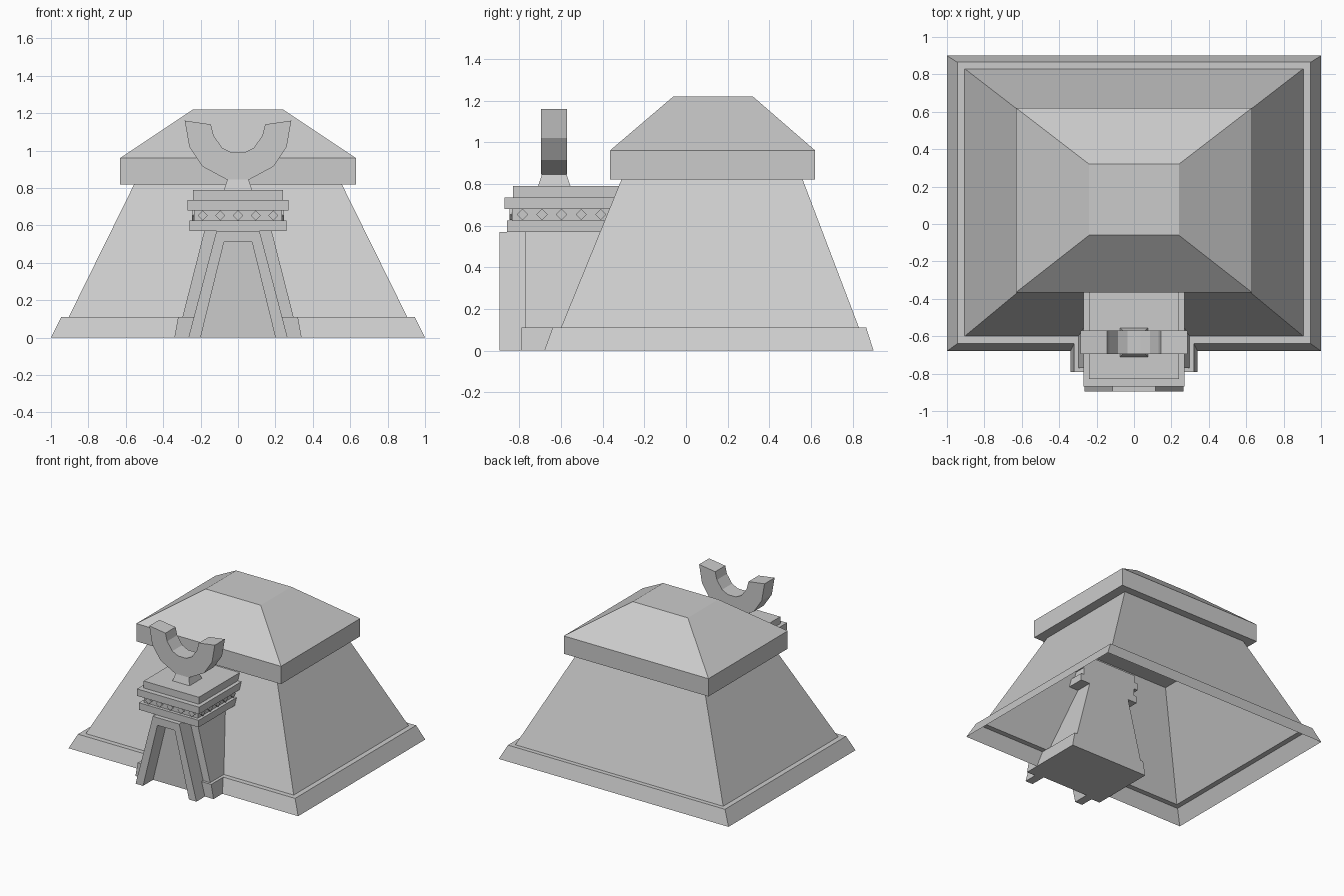
import bpy
import bmesh

cube = bpy.data.objects.get("Cube")
if cube:
    bpy.data.objects.remove(cube, do_unlink=True)

# One plain stone colour
stone = bpy.data.materials.new("stone_grey")
stone.use_nodes = True
COLOUR = (0.6, 0.6, 0.6, 1)
stone.diffuse_color = COLOUR
stone.node_tree.nodes["Principled BSDF"].inputs["Base Color"].default_value = COLOUR


def finish(name, bm):
    mesh = bpy.data.meshes.new(name)
    bm.to_mesh(mesh)
    bm.free()
    mesh.materials.append(stone)
    obj = bpy.data.objects.new(name, mesh)
    bpy.context.collection.objects.link(obj)
    return obj


def loft(name, levels, bottom=True, top=True):
    """Stack rectangles (x0, x1, y0, y1, z) from low to high and skin them."""
    bm = bmesh.new()
    rings = []
    for x0, x1, y0, y1, z in levels:
        corners = ((x0, y0), (x1, y0), (x1, y1), (x0, y1))
        rings.append([bm.verts.new((x, y, z)) for x, y in corners])
    for low, high in zip(rings, rings[1:]):
        for i in range(4):
            j = (i + 1) % 4
            bm.faces.new((low[i], low[j], high[j], high[i]))
    if bottom:
        bm.faces.new(rings[0][::-1])
    if top:
        bm.faces.new(rings[-1])
    return finish(name, bm)


def prism(name, outline, y0, y1):
    """Extrude an (x, z) outline from y0 back to y1."""
    bm = bmesh.new()
    face = bm.faces.new([bm.verts.new((x, y0, z)) for x, z in outline])
    new = bmesh.ops.extrude_face_region(bm, geom=[face])["geom"]
    verts = [v for v in new if isinstance(v, bmesh.types.BMVert)]
    bmesh.ops.translate(bm, verts=verts, vec=(0, y1 - y0, 0))
    bmesh.ops.recalc_face_normals(bm, faces=bm.faces)
    return finish(name, bm)


def mirrored(half):
    """Complete an outline symmetric about x = 0."""
    return half + [(-x, z) for x, z in reversed(half)]


# Hollow main building: skirt, ledge and sloping walls in one skin
loft("skirt_and_walls", [
    (-1, 1, -0.68, 0.9, 0),
    (-0.945, 0.945, -0.64, 0.865, 0.11),
    (-0.905, 0.905, -0.60, 0.83, 0.11),
    (-0.555, 0.555, -0.31, 0.56, 0.82),
], bottom=False, top=False)

# Overhanging hipped roof with flat top
loft("roof", [
    (-0.63, 0.63, -0.365, 0.62, 0.82),
    (-0.63, 0.63, -0.365, 0.62, 0.96),
    (-0.24, 0.24, -0.06, 0.32, 1.22),
])

# Entrance tower and its side plinths
BACK = -0.28
loft("entrance_tower", [
    (-0.325, 0.325, -0.77, BACK, 0),
    (-0.18, 0.18, -0.77, BACK, 0.57),
])
for side, sign in (("left", 1), ("right", -1)):
    xs = [sorted((sign * 0.22, sign * out)) for out in (0.34, 0.32)]
    loft(side + "_plinth", [
        (*xs[0], -0.79, BACK, 0),
        (*xs[1], -0.79, BACK, 0.11),
    ])

# Sloping door frame standing proud of the tower
prism("door_frame", mirrored([(0.075, 0.51), (0.2, 0), (0.265, 0), (0.115, 0.57)])[0:4]
      + [(-0.115, 0.57), (-0.265, 0), (-0.2, 0), (-0.075, 0.51)], -0.895, -0.77)

# Stepped cornice
for name, half, front, z0, z1 in (
    ("cornice_lower_slab", 0.26, -0.86, 0.57, 0.625),
    ("cornice_band", 0.235, -0.835, 0.625, 0.68),
    ("cornice_upper_slab", 0.27, -0.87, 0.68, 0.735),
    ("cornice_cap", 0.24, -0.83, 0.735, 0.79),
):
    loft(name, [(-half, half, front, BACK, z) for z in (z0, z1)])

# Diamond studs along the front and both sides of the band
bm = bmesh.new()
R = 0.027


def stud(centre, along, out):
    cx, cy, cz = centre
    ring = []
    for depth in (0, 0.012):
        ring.append([bm.verts.new((cx + along[0] * a + out[0] * depth,
                                   cy + along[1] * a + out[1] * depth, cz + b))
                     for a, b in ((-R, 0), (0, -R), (R, 0), (0, R))])
    bm.faces.new(ring[1])
    for i in range(4):
        j = (i + 1) % 4
        bm.faces.new((ring[0][i], ring[0][j], ring[1][j], ring[1][i]))


for i in range(5):
    stud(((i - 2) * 0.094, -0.835, 0.653), (1, 0), (0, -1))
    for s in (1, -1):
        stud((s * 0.235, -0.785 + i * 0.094, 0.653), (0, s), (s, 0))
finish("diamond_studs", bm)

# Horned emblem on its pedestal
loft("horn_pedestal", [
    (-0.075, 0.075, -0.71, -0.555, 0.79),
    (-0.055, 0.055, -0.69, -0.575, 0.85),
])
prism("horns", mirrored([
    (0.035, 0.99), (0.085, 1.015), (0.13, 1.08), (0.145, 1.14),
    (0.285, 1.16), (0.26, 1.02), (0.19, 0.915), (0.06, 0.845),
]), -0.695, -0.57)
